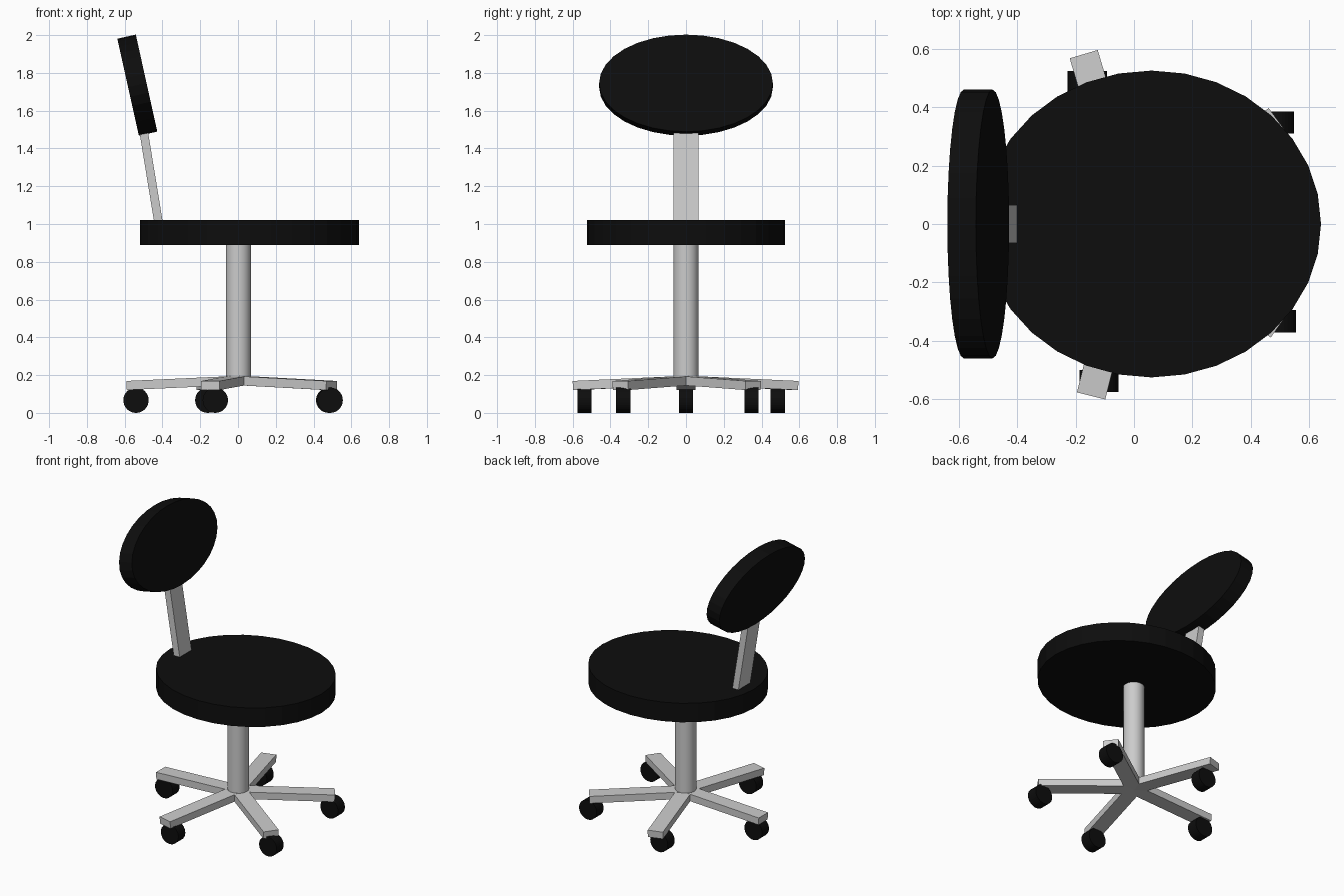
import bpy
from math import radians, cos, sin, atan2
from mathutils import Vector, Matrix

if "Cube" in bpy.data.objects:
    bpy.data.objects.remove(bpy.data.objects["Cube"])

black = bpy.data.materials.new("black")
black.diffuse_color = (0.004, 0.004, 0.004, 1)
black.use_nodes = True
black.node_tree.nodes["Principled BSDF"].inputs["Base Color"].default_value = black.diffuse_color


def bake(obj, name, matrix, mat=None):
    obj.name = name
    obj.matrix_world = Matrix.Identity(4)
    obj.data.transform(matrix)
    if mat:
        obj.data.materials.append(mat)
    return obj


def disc(name, centre, radii, depth, rot, mat=None):
    """Elliptical 32-sided cylinder along its local z."""
    bpy.ops.mesh.primitive_cylinder_add(vertices=32, radius=1, depth=1)
    m = Matrix.Translation(centre) @ rot @ Matrix.Diagonal((*radii, depth, 1))
    return bake(bpy.context.object, name, m, mat)


def bar(name, start, end, width, thickness):
    """Box beam between two points, width kept horizontal."""
    a, b = Vector(start), Vector(end)
    x = (b - a).normalized()
    y = Vector((0, 0, 1)).cross(x).normalized()
    z = x.cross(y)
    rot = Matrix((x, y, z)).transposed().to_4x4()
    bpy.ops.mesh.primitive_cube_add(size=1)
    m = (Matrix.Translation((a + b) / 2) @ rot
         @ Matrix.Diagonal(((b - a).length, width, thickness, 1)))
    return bake(bpy.context.object, name, m)


flat = Matrix.Identity(4)

# Seat cushion
disc("seat", (0.06, 0, 0.955), (0.58, 0.525), 0.131, flat, black)

# Tilted oval backrest and its support
tilt = Matrix.Rotation(atan2(0.513, -0.114) - radians(180), 4, 'Y')
tilt = Matrix.Rotation(radians(90 - 12.5), 4, 'Y')
disc("backrest", (-0.533, 0, 1.735), (0.263, 0.46), 0.1, tilt, black)
bar("back_support", (-0.408, 0, 0.93), (-0.502, 0, 1.505), 0.13, 0.045)

# Central column, smooth sided
col = disc("column", (0.002, 0, 0.53), (0.066, 0.066), 0.75, flat)
bpy.ops.object.shade_smooth_by_angle()

# Five sloping base legs, each with a caster roller along y
legs = [(180, (-0.54, 0)), (106.5, (-0.16, 0.485)), (36, (0.48, 0.347)),
        (-35, (0.488, -0.333)), (-104, (-0.12, -0.537))]
roll = Matrix.Rotation(radians(90), 4, 'X')
for i, (angle, (cx, cy)) in enumerate(legs, 1):
    a = radians(angle)
    r = 0.59 if angle == 180 else 0.605
    bar(f"base_leg_{i}", (0, 0, 0.172), (r * cos(a), r * sin(a), 0.145), 0.1, 0.048)
    disc(f"caster_{i}", (cx, cy, 0.067), (0.067, 0.067), 0.076, roll, black)
